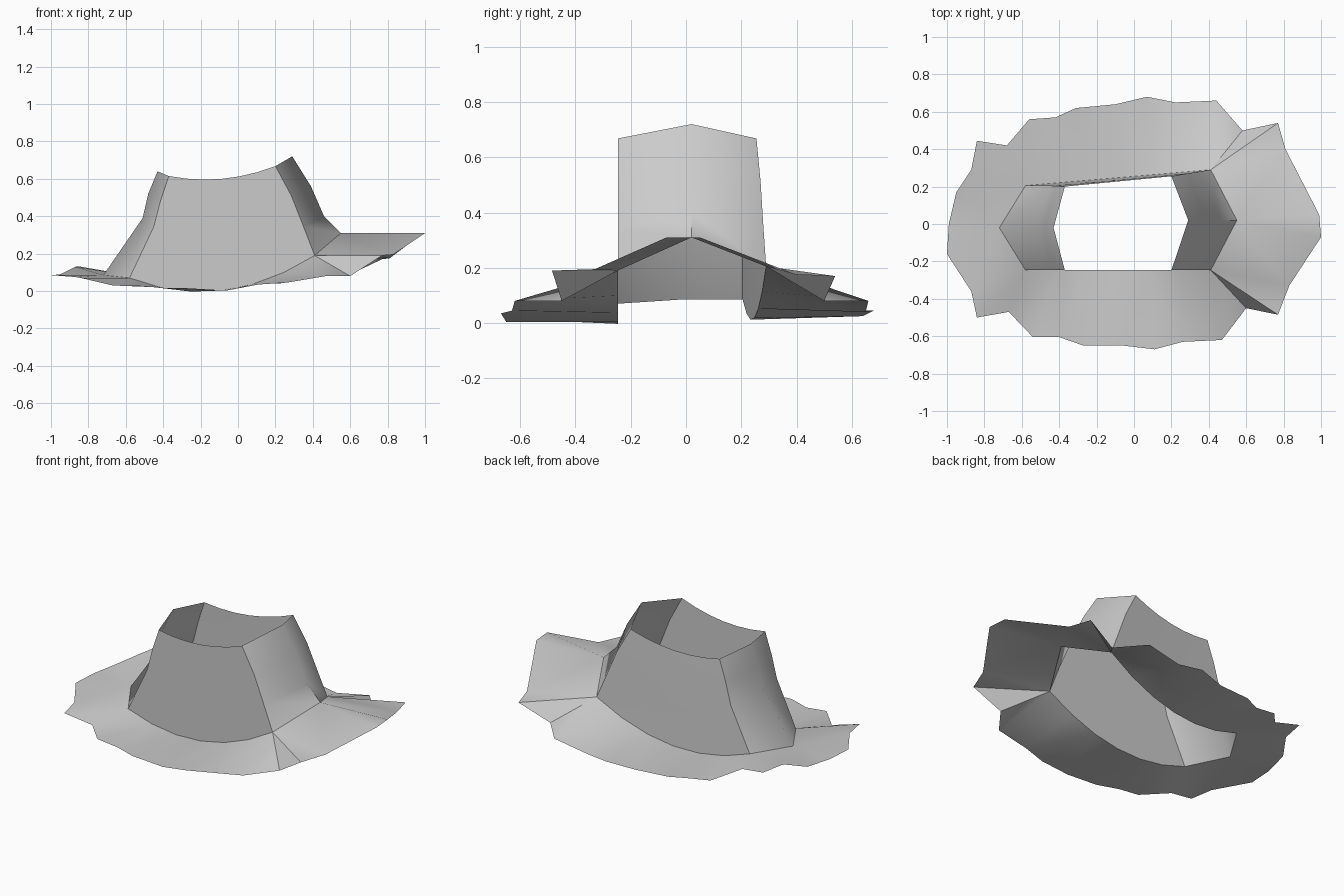
import bpy
from mathutils import Vector

if "Cube" in bpy.data.objects:
    bpy.data.objects.remove(bpy.data.objects["Cube"])


def make_object(name, verts, faces, angle):
    mesh = bpy.data.meshes.new(name)
    mesh.from_pydata(verts, [], faces)
    mesh.update()
    obj = bpy.data.objects.new(name, mesh)
    bpy.context.collection.objects.link(obj)
    bpy.ops.object.select_all(action='DESELECT')
    obj.select_set(True)
    bpy.context.view_layer.objects.active = obj
    bpy.ops.object.shade_smooth_by_angle(angle=angle)
    return obj


def curve(a, m, b, t):
    """Quadratic through a (t=0), m (t=.5) and b (t=1)."""
    return (a * (1 - t) * (1 - 2 * t)) + m * 4 * t * (1 - t) + b * t * (2 * t - 1)


STEPS = 6


def crown_ring(tip_r, cor_r, mid_z, cor_l, tip_l, back_r, back_l, lift):
    """Six-cornered ring, counter-clockwise from the right tip; pairs are (x, z)."""
    back, front = [], []
    for i in range(STEPS + 1):
        t = i / STEPS
        x = cor_r[0] + (cor_l[0] - cor_r[0]) * t
        z = curve(cor_r[1], mid_z, cor_l[1], t)
        back.append(Vector((x, back_r + (back_l - back_r) * t, z + lift)))
        front.append(Vector((x, -0.247, z)))
    return ([Vector((tip_r[0], 0.02, tip_r[1]))] + back
            + [Vector((tip_l[0], -0.02, tip_l[1]))] + front[::-1])


# Crown: open tube, flaring towards the brim, sagging along both long sides
rings = [
    crown_ring((.29, .72), (.20, .668), .60, (-.37, .615), (-.43, .64), .255, .20, 0),
    crown_ring((.39, .56), (.285, .51), .43, (-.415, .48), (-.48, .52), .27, .203, .002),
    crown_ring((.46, .40), (.35, .345), .23, (-.45, .345), (-.51, .39), .28, .205, .006),
    crown_ring((.55, .31), (.41, .19), .003, (-.58, .07), (-.72, .085), .29, .205, .015),
]
n = len(rings[0])
faces = [(r * n + j, (r + 1) * n + j, (r + 1) * n + (j + 1) % n, r * n + (j + 1) % n)
         for r in range(len(rings) - 1) for j in range(n)]
make_object("crown", [v for ring in rings for v in ring], faces, 0.9)

# Brim: ragged outline joined to the foot of the crown
outline = [
    (.99, .05, .31), (.81, .40, .175), (.77, .54, .17), (.58, .50, .08), (.44, .66, .08),
    (.22, .65, .04), (.07, .68, .045), (-.10, .64, .025), (-.31, .62, .03), (-.42, .57, .03),
    (-.56, .56, .05), (-.68, .42, .10), (-.84, .445, .13), (-.87, .29, .13), (-.95, .17, .09),
    (-.99, 0, .085), (-1, -.16, .085), (-.87, -.36, .075), (-.84, -.50, .07), (-.67, -.47, .03),
    (-.54, -.605, .03), (-.40, -.605, .015), (-.27, -.65, .015), (-.06, -.65, .003),
    (.11, -.67, .035), (.26, -.63, .045), (.47, -.62, .08), (.60, -.45, .08),
    (.77, -.485, .19), (.83, -.33, .195), (1, -.07, .31),
]
outer = [Vector(p) for p in outline]
inner = rings[-1]
m = len(outer)
faces, i, j = [], 0, 0
while i < n or j < m:
    step_in = (inner[(i + 1) % n] - outer[j % m]).length
    step_out = (inner[i % n] - outer[(j + 1) % m]).length
    if j == m or (i < n and step_in < step_out):
        faces.append((i % n, n + j % m, (i + 1) % n))
        i += 1
    else:
        faces.append((i % n, n + j % m, n + (j + 1) % m))
        j += 1
make_object("brim", inner + outer, faces, 0.9)
